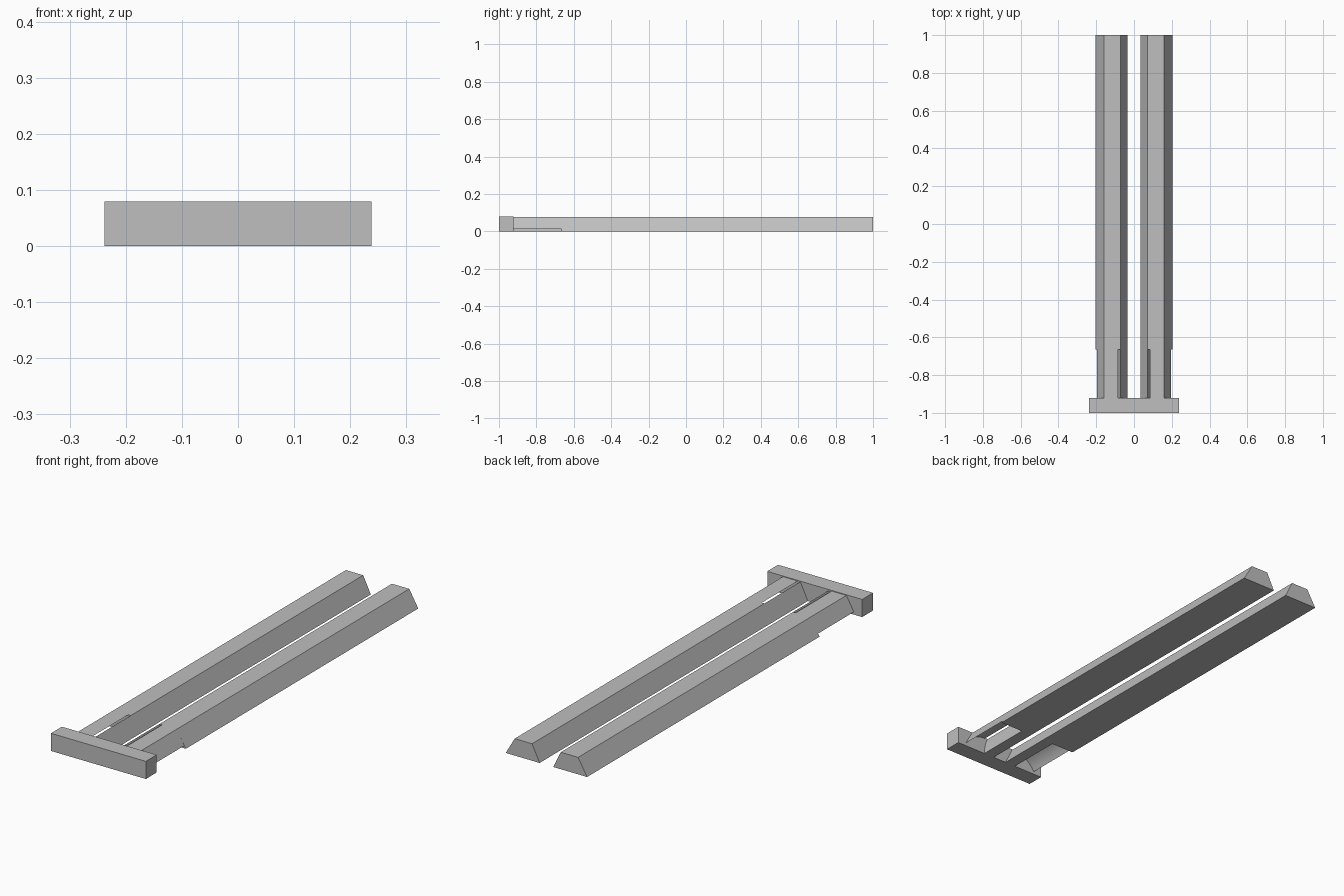
import bpy, bmesh, math

if "Cube" in bpy.data.objects:
    bpy.data.objects.remove(bpy.data.objects["Cube"])

grey = bpy.data.materials.new("plain_grey")
grey.diffuse_color = (0.52, 0.52, 0.52, 1)
grey.use_nodes = True
grey.node_tree.nodes["Principled BSDF"].inputs["Base Color"].default_value = grey.diffuse_color


def prism(name, profile, y0, y1, side=1):
    """Extrude an x-z profile along y, mirrored in x when side is -1."""
    bm = bmesh.new()
    front = bm.faces.new([bm.verts.new((side * x, y0, z)) for x, z in profile])
    ext = bmesh.ops.extrude_face_region(bm, geom=[front], use_keep_orig=True)
    moved = [v for v in ext["geom"] if isinstance(v, bmesh.types.BMVert)]
    bmesh.ops.translate(bm, verts=moved, vec=(0, y1 - y0, 0))
    bmesh.ops.recalc_face_normals(bm, faces=bm.faces)
    mesh = bpy.data.meshes.new(name)
    bm.to_mesh(mesh)
    bm.free()
    mesh.materials.append(grey)
    obj = bpy.data.objects.new(name, mesh)
    bpy.context.collection.objects.link(obj)
    bpy.context.view_layer.objects.active = obj
    bpy.ops.object.select_all(action="DESELECT")
    obj.select_set(True)
    bpy.ops.object.shade_smooth_by_angle(angle=math.radians(30))
    return obj


PLATE_Y, NOTCH_Y, TOP = -0.922, -0.665, 0.077

# end plate joining the two bars
prism("end_plate", [(-0.238, 0), (0.238, 0), (0.238, 0.08), (-0.238, 0.08)], -1, PLATE_Y)

# rounded hollow under the bar near the plate
start = math.asin(0.063 / 0.128)
steps = 14
arc = []
for i in range(steps + 1):
    a = start + (math.pi / 2 - start) * i / steps
    arc.append((0.085 + 0.128 * math.cos(a), -0.051 + 0.128 * math.sin(a)))

for label, side in (("right", 1), ("left", -1)):
    # long bar with sloping sides
    prism(label + "_bar", [(0.034, 0), (0.204, 0), (0.159, TOP), (0.072, TOP)],
          NOTCH_Y, 1, side)
    # curved outer shell over the hollow
    prism(label + "_outer_shell", [(0.159, TOP)] + arc, PLATE_Y, NOTCH_Y, side)
    # narrow inner wall, separated from the shell by a slot
    prism(label + "_inner_wall",
          [(0.034, 0), (0.088, 0), (0.086, 0.025), (0.081, 0.052), (0.072, TOP)],
          PLATE_Y, NOTCH_Y, side)
